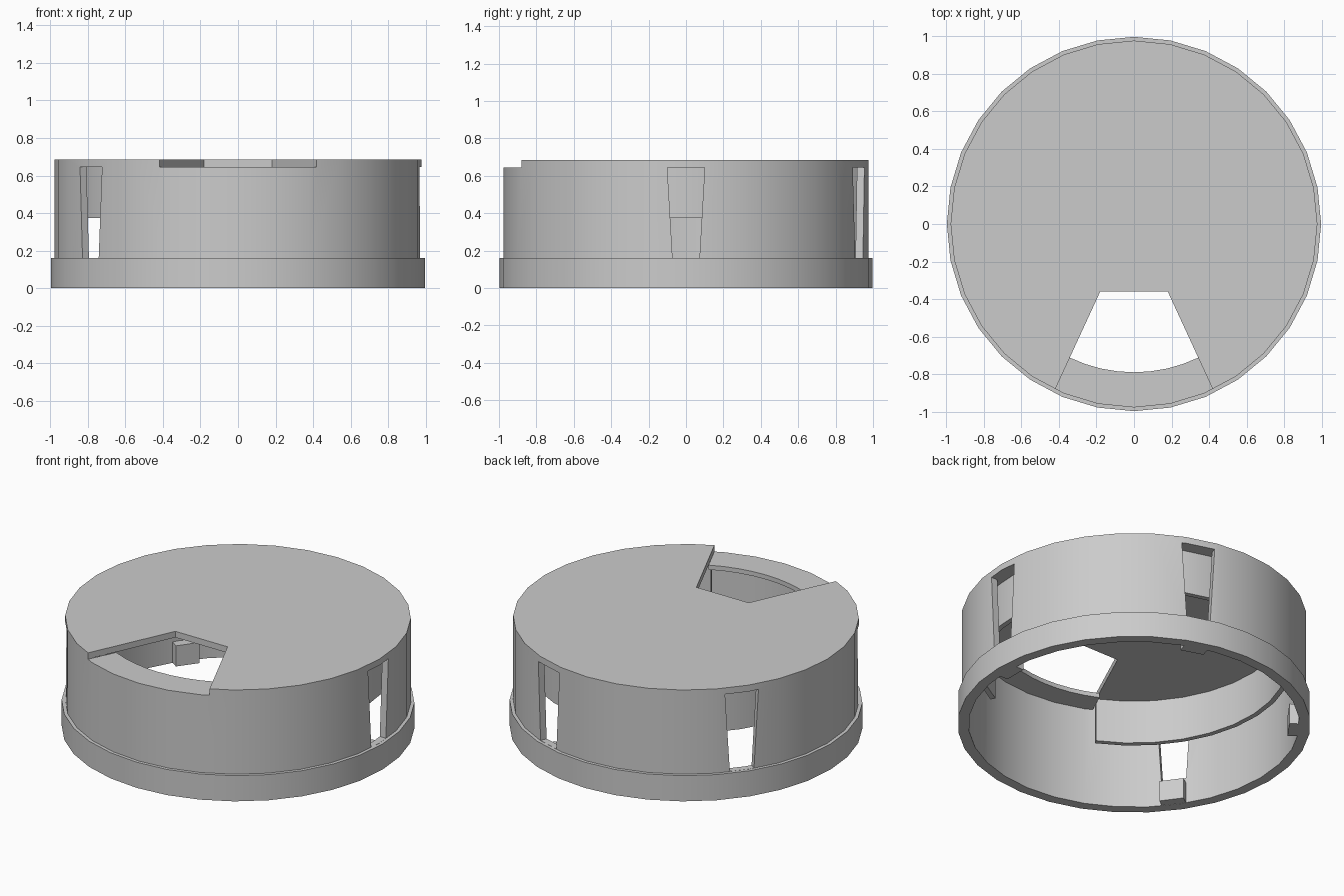
import bpy, bmesh, math
from mathutils import Matrix, Vector

if "Cube" in bpy.data.objects:
    bpy.data.objects.remove(bpy.data.objects["Cube"])

SIDES = 32


def make_object(name, bm):
    bmesh.ops.recalc_face_normals(bm, faces=bm.faces[:])
    mesh = bpy.data.meshes.new(name)
    bm.to_mesh(mesh)
    bm.free()
    obj = bpy.data.objects.new(name, mesh)
    bpy.context.collection.objects.link(obj)
    return obj


def smooth(obj):
    bpy.ops.object.select_all(action='DESELECT')
    obj.select_set(True)
    bpy.context.view_layer.objects.active = obj
    bpy.ops.object.shade_smooth_by_angle(angle=math.radians(30))


def lathe(name, profile):
    """Revolve a half profile that starts and ends on the z axis."""
    bm = bmesh.new()
    rings = []
    for r, z in profile:
        rings.append([bm.verts.new((r * math.cos(2 * math.pi * i / SIDES),
                                    r * math.sin(2 * math.pi * i / SIDES), z))
                      for i in range(SIDES)])
    for a, b in zip(rings, rings[1:]):
        for i in range(SIDES):
            j = (i + 1) % SIDES
            bm.faces.new((a[i], a[j], b[j], b[i]))
    bm.faces.new(rings[0])
    bm.faces.new(rings[-1])
    return make_object(name, bm)


def prism(name, bottom, top):
    """Solid between two outlines with equal point counts."""
    bm = bmesh.new()
    lo = [bm.verts.new(p) for p in bottom]
    hi = [bm.verts.new(p) for p in top]
    n = len(lo)
    for i in range(n):
        j = (i + 1) % n
        bm.faces.new((lo[i], lo[j], hi[j], hi[i]))
    bm.faces.new(lo)
    bm.faces.new(hi)
    return make_object(name, bm)


def arc_wall(name, r0, r1, z0, z1, ends0, ends1, steps):
    """Curved bar; inner and outer arcs have their own end angles (degrees)."""
    bm = bmesh.new()
    sections = []
    for i in range(steps + 1):
        t = i / steps
        a = math.radians(ends0[0] + (ends0[1] - ends0[0]) * t)
        b = math.radians(ends1[0] + (ends1[1] - ends1[0]) * t)
        sections.append([bm.verts.new((r * math.cos(q), r * math.sin(q), z))
                         for r, q, z in ((r0, a, z0), (r1, b, z0), (r1, b, z1), (r0, a, z1))])
    for s, e in zip(sections, sections[1:]):
        for i in range(4):
            j = (i + 1) % 4
            bm.faces.new((s[i], s[j], e[j], e[i]))
    bm.faces.new(sections[0])
    bm.faces.new(sections[-1])
    obj = make_object(name, bm)
    smooth(obj)
    return obj


def cut(target, cutter):
    mod = target.modifiers.new("cut", 'BOOLEAN')
    mod.operation = 'DIFFERENCE'
    mod.solver = 'EXACT'
    mod.object = cutter
    bpy.context.view_layer.objects.active = target
    bpy.ops.object.modifier_apply(modifier=mod.name)
    bpy.data.objects.remove(cutter)


def notch_angle(r):
    """Half angle (degrees) at which the notch side meets radius r."""
    lo, hi = 0.36, 1.0
    for _ in range(40):
        y = (lo + hi) / 2
        if math.hypot(0.18 + (y - 0.36) * 0.4615, y) < r:
            lo = y
        else:
            hi = y
    return math.degrees(math.atan2(0.18 + (lo - 0.36) * 0.4615, lo))


# Cap shell with bottom flange, hollow from below
shell = lathe("cap_shell", [(0.05, 0.685), (0.977, 0.685), (0.977, 0.16), (0.997, 0.16),
                            (0.997, 0), (0.935, 0), (0.935, 0.647), (0.05, 0.647)])

# Wedge shaped notch in the top
wedge = [(-0.18, -0.36), (-0.521, -1.1), (0.521, -1.1), (0.18, -0.36)]
cut(shell, prism("notch_cutter", [(x, y, 0.645) for x, y in wedge],
                 [(x, y, 0.8) for x, y in wedge]))

# Tapered side windows, with a small catch block below each one
for k in range(4):
    rot = Matrix.Rotation(math.radians(72 * k), 3, 'Z')

    def slab(r0, r1, half, z):
        return [rot @ Vector(p) for p in
                ((r0, -half, z), (r1, -half, z), (r1, half, z), (r0, half, z))]

    cut(shell, prism("window_cutter", slab(0.90, 1.05, 0.072, 0.161),
                     slab(0.90, 1.05, 0.10, 0.645)))
    prism("catch_block", slab(0.875, 0.945, 0.07, 0.001), slab(0.875, 0.945, 0.07, 0.13))
smooth(shell)

# Ledge across the front of the notch
a0, a1 = notch_angle(0.79), notch_angle(0.937)
arc_wall("notch_ledge", 0.79, 0.937, 0.617, 0.645,
         (270 - a0, 270 + a0), (270 - a1, 270 + a1), 8)

# Inner ring hanging from the top, open at the notch
b0, b1 = notch_angle(0.86), notch_angle(0.89)
arc_wall("inner_ring", 0.86, 0.89, 0.375, 0.65,
         (-90 + b0, 270 - b0), (-90 + b1, 270 - b1), 28)
